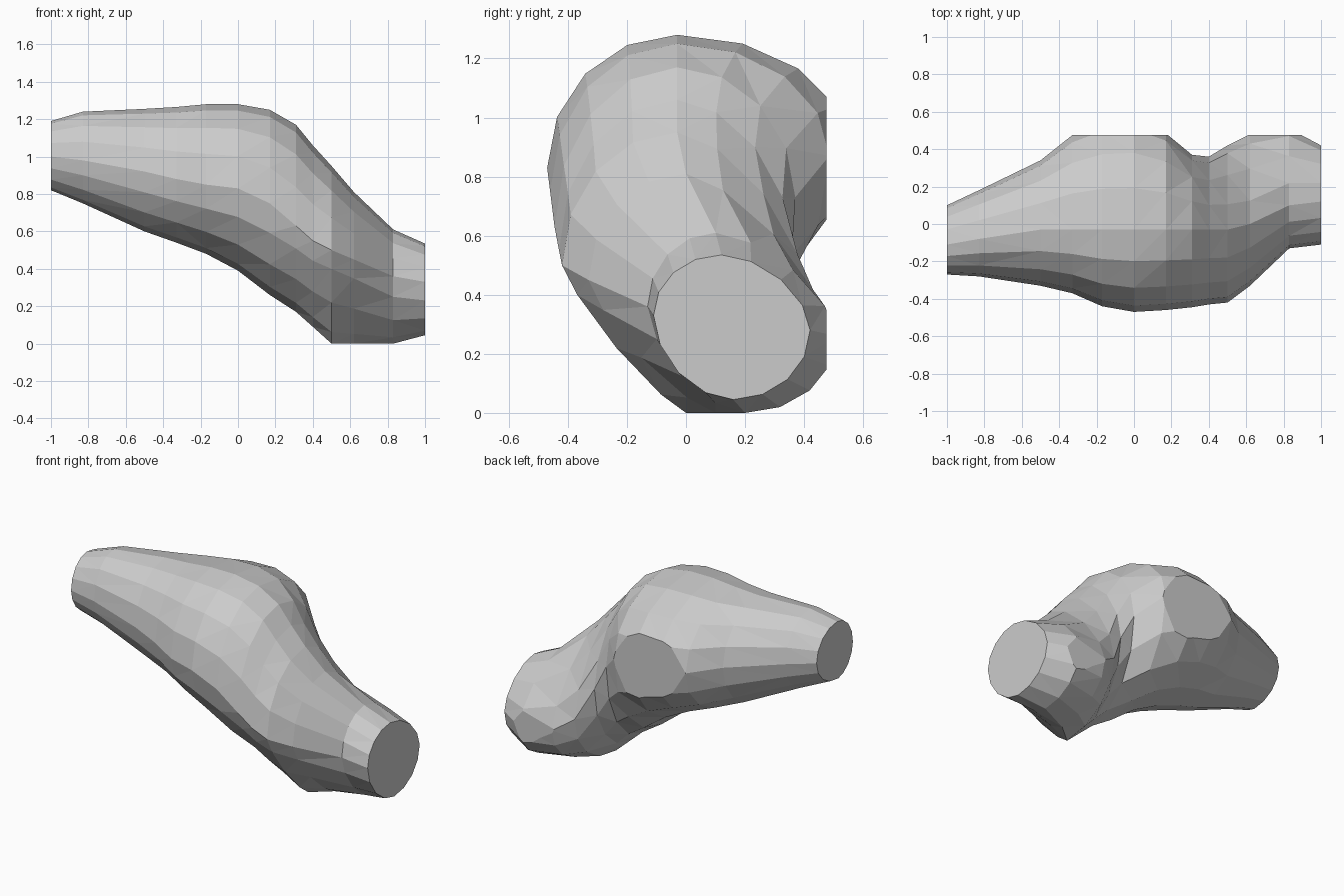
import bpy, bmesh
from math import cos, sin, pi

if "Cube" in bpy.data.objects:
    bpy.data.objects.remove(bpy.data.objects["Cube"])

# Cross-sections along x: x, front (y,z), top (y,z), back (y,z), bottom (y,z)
RINGS = [
    (-1.00, -.27, 1.00, -.11, 1.19, .10, 1.00, -.12, .82),
    (-.83, -.28, .98, -.08, 1.24, .18, .98, -.08, .75),
    (-.50, -.33, .92, -.03, 1.255, .34, .93, -.02, .60),
    (-.33, -.37, .88, -.03, 1.265, .475, .90, .00, .54),
    (-.17, -.44, .85, -.03, 1.28, .54, .89, .00, .48),
    (.00, -.47, .83, -.03, 1.28, .55, .89, .00, .39),
    (.17, -.46, .75, -.03, 1.25, .485, .87, .00, .26),
    (.31, -.445, .63, -.03, 1.17, .37, .73, .00, .17),
    (.40, -.43, .55, -.03, 1.06, .36, .56, -.01, .09),
    (.50, -.42, .50, -.03, .95, .42, .36, .00, .00),
    (.62, -.33, .45, .00, .81, .48, .28, .10, .00),
    (.83, -.13, .36, .10, .61, .51, .26, .20, .00),
    (1.00, -.11, .33, .12, .535, .42, .28, .16, .045),
]
STEPS = 4       # facets per quarter section
BACK = .475     # flat cut at the back


def bump(x, centre, width):
    return max(0, 1 - abs(x - centre) / width)


def section(row):
    """Closed outline made of four quarter curves between the extreme points."""
    x, fy, fz, ty, tz, by, bz, uy, uz = row
    front, top, back, under = (fy, fz), (ty, tz), (by, bz), (uy, uz)
    # the curves flatten around the bend
    k_back = 1 + .4 * bump(x, .62, .32) + (.15 if x > .8 else 0)
    k_front = 1.1 + .6 * bump(x, .52, .4)
    pts = []
    for side, pole, k, flip in ((front, top, 1, False), (back, top, k_back, True),
                                (back, under, 1, False), (front, under, k_front, True)):
        for i in range(STEPS):
            a = pi / 2 * (STEPS - i if flip else i) / STEPS
            c, s = max(cos(a), 0) ** k, max(sin(a), 0) ** k
            pts.append((x, pole[0] + (side[0] - pole[0]) * c,
                        side[1] + (pole[1] - side[1]) * s))
    return pts


# Loft the sections into a closed body
bm = bmesh.new()
rings = [[bm.verts.new(p) for p in section(r)] for r in RINGS]
n = STEPS * 4
for a, b in zip(rings, rings[1:]):
    for i in range(n):
        j = (i + 1) % n
        bm.faces.new((a[i], a[j], b[j], b[i]))
bm.faces.new(rings[0][::-1])
bm.faces.new(rings[-1])
bmesh.ops.triangulate(bm, faces=[f for f in bm.faces if len(f.verts) == 4])

# Slice the bulges flat at the back and cap the openings
bmesh.ops.bisect_plane(bm, geom=bm.verts[:] + bm.edges[:] + bm.faces[:], dist=1e-5,
                       plane_co=(0, BACK, 0), plane_no=(0, 1, 0), clear_outer=True)
bmesh.ops.holes_fill(bm, edges=[e for e in bm.edges if e.is_boundary], sides=0)
bmesh.ops.recalc_face_normals(bm, faces=bm.faces[:])

mesh = bpy.data.meshes.new("rock_body")
bm.to_mesh(mesh)
bm.free()
body = bpy.data.objects.new("rock_body", mesh)
bpy.context.collection.objects.link(body)
